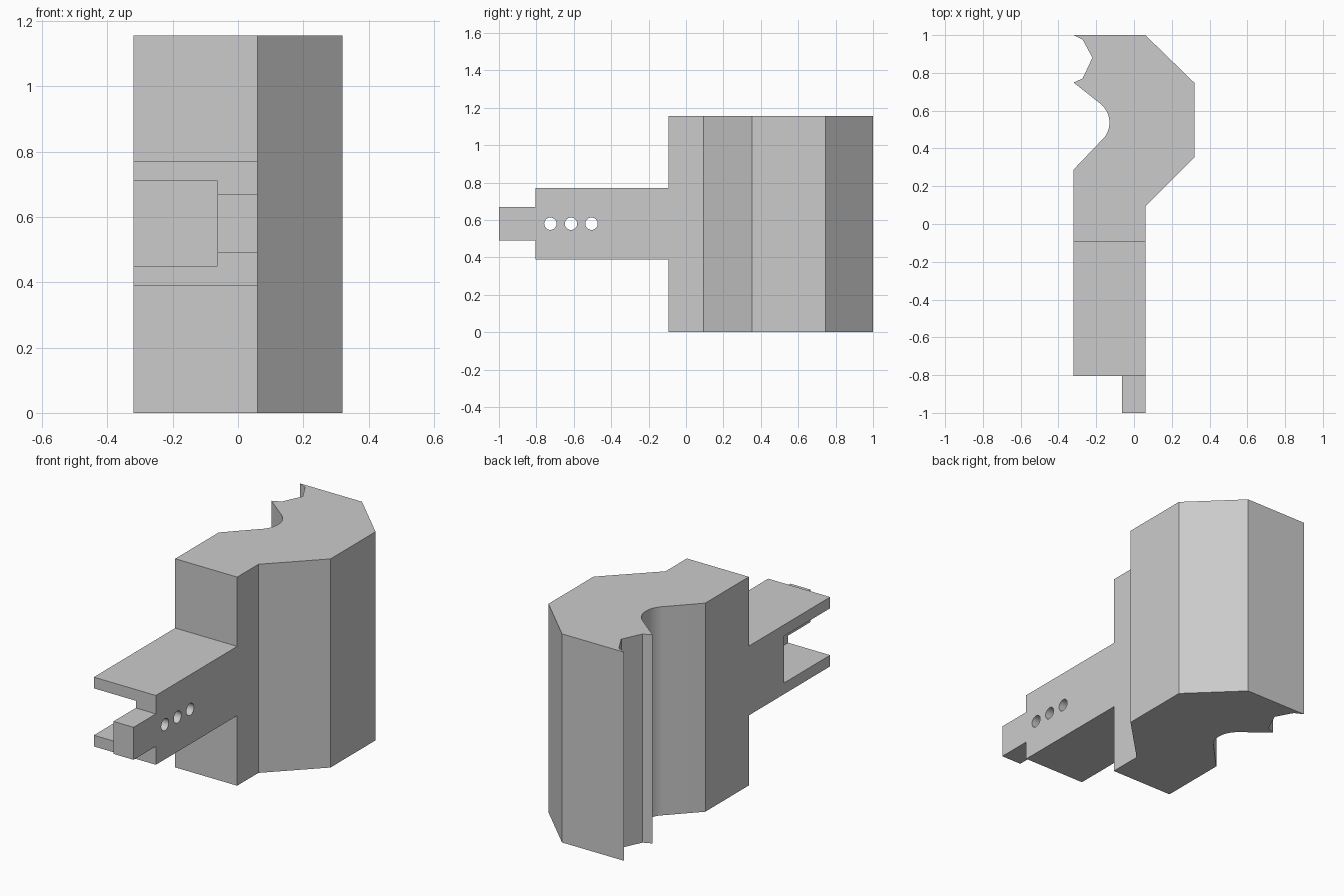
import bpy, bmesh, math
from mathutils import Vector

if "Cube" in bpy.data.objects:
    bpy.data.objects.remove(bpy.data.objects["Cube"])

grey = bpy.data.materials.new("light_grey")
grey.use_nodes = True
colour = (0.6, 0.6, 0.6, 1)
grey.diffuse_color = colour
grey.node_tree.nodes["Principled BSDF"].inputs["Base Color"].default_value = colour


def extrude(name, points, offset):
    """Solid prism: a flat outline pushed along an offset."""
    bm = bmesh.new()
    base = bm.faces.new([bm.verts.new(p) for p in points])
    moved = bmesh.ops.extrude_face_region(bm, geom=[base])["geom"]
    bmesh.ops.translate(bm, vec=Vector(offset),
                        verts=[v for v in moved if isinstance(v, bmesh.types.BMVert)])
    bmesh.ops.recalc_face_normals(bm, faces=bm.faces[:])
    mesh = bpy.data.meshes.new(name)
    bm.to_mesh(mesh)
    bm.free()
    mesh.materials.append(grey)
    obj = bpy.data.objects.new(name, mesh)
    bpy.context.collection.objects.link(obj)
    return obj


def select(obj):
    bpy.ops.object.select_all(action="DESELECT")
    obj.select_set(True)
    bpy.context.view_layer.objects.active = obj


def cut(obj, cutter):
    mod = obj.modifiers.new("cut", "BOOLEAN")
    mod.operation, mod.solver, mod.object = "DIFFERENCE", "EXACT", cutter
    select(obj)
    bpy.ops.object.modifier_apply(modifier=mod.name)
    bpy.data.objects.remove(cutter)


LEFT, RIGHT, STEP = -0.32, 0.06, -0.093

# Body: plan outline with a small hooked notch and a rounded groove
groove = [(-0.258 + 0.128 * math.cos(a), 0.537 + 0.128 * math.sin(a))
          for a in (math.radians(50 - 100 * i / 14) for i in range(15))]
outline = [(LEFT, STEP), (RIGHT, STEP), (RIGHT, 0.093), (0.32, 0.353), (0.32, 0.747),
           (RIGHT, 1), (LEFT, 1), (-0.272, 0.976), (-0.22, 0.881), (-0.272, 0.77),
           (LEFT, 0.749)] + groove + [(LEFT, 0.288)]
body = extrude("body", [(x, y, 0) for x, y in outline], (0, 0, 1.156))

# Arm: side outline with a narrower tang at its tip
MID, END = 0.58, -0.805
half = [(STEP, 0.192), (END, 0.192), (END, 0.09), (-1, 0.09)]
side = half + [(y, -z) for y, z in reversed(half)]
arm = extrude("arm", [(LEFT, y, MID + z) for y, z in side], (RIGHT - LEFT, 0, 0))

# Open pocket, leaving a side web with the tang
pocket = [(-0.5, y, z) for y, z in ((-1.1, 0.45), (-0.4, 0.45), (-0.4, 0.71), (-1.1, 0.71))]
cut(arm, extrude("pocket_cutter", pocket, (0.437, 0, 0)))

# Row of three pin holes through the web
for k in (-1, 0, 1):
    ring = [(-0.1, -0.615 + 0.11 * k + 0.033 * math.cos(a), MID + 0.033 * math.sin(a))
            for a in (math.tau * i / 32 for i in range(32))]
    cut(arm, extrude("hole_cutter", ring, (0.3, 0, 0)))

for part in (body, arm):
    select(part)
    bpy.ops.object.shade_smooth_by_angle(angle=math.radians(15))
